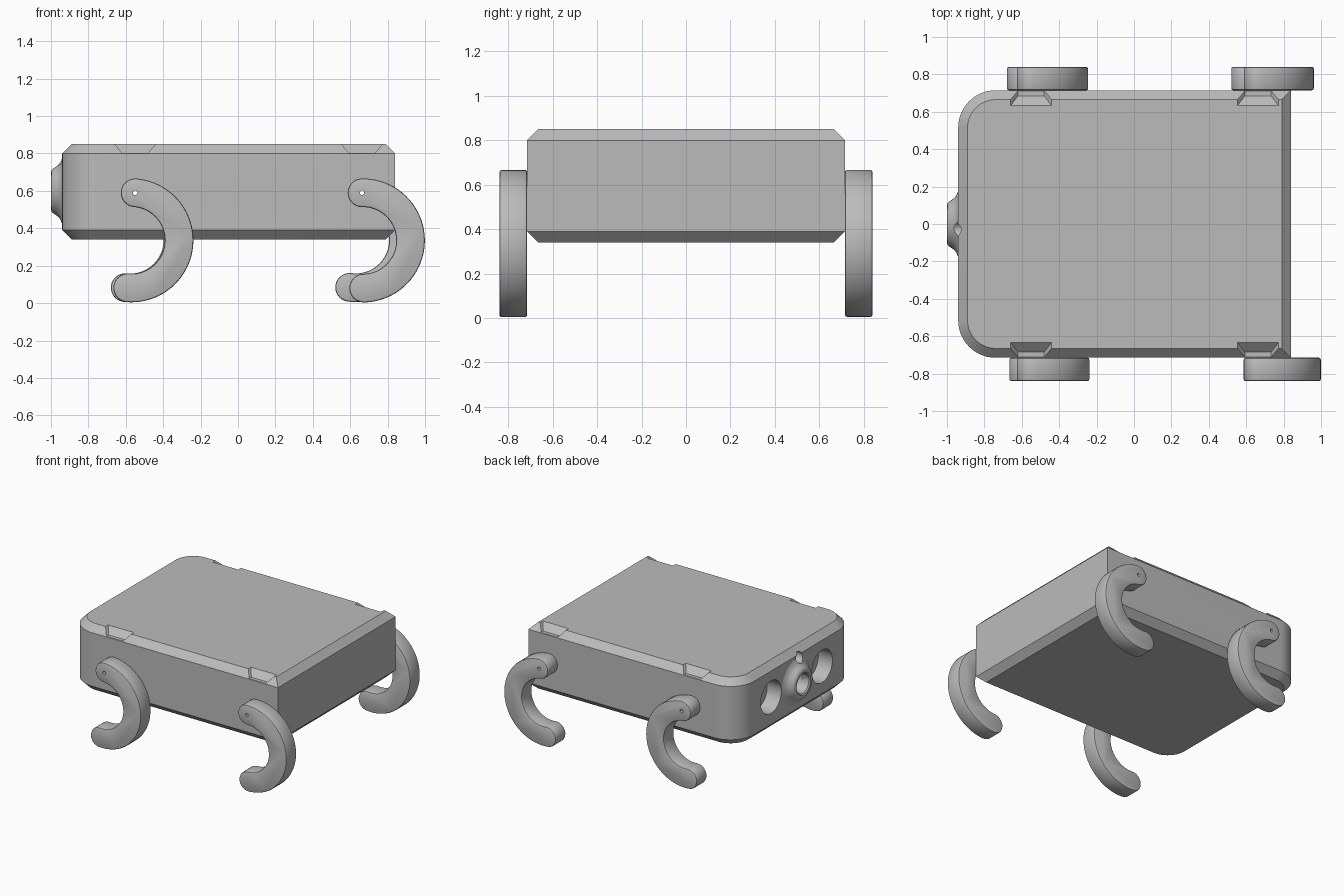
import bpy, bmesh, math
from mathutils import Matrix, Vector

cube = bpy.data.objects.get("Cube")
if cube:
    bpy.data.objects.remove(cube)

grey = bpy.data.materials.new("plain_grey")
grey.use_nodes = True
grey.diffuse_color = (0.5, 0.5, 0.5, 1)
grey.node_tree.nodes["Principled BSDF"].inputs["Base Color"].default_value = (0.5, 0.5, 0.5, 1)


def loft(name, rings, closed=False):
    """Skin equal-length rings of points; cap the ends unless closed."""
    bm = bmesh.new()
    loops = [[bm.verts.new(p) for p in ring] for ring in rings]
    pairs = list(zip(loops, loops[1:]))
    if closed:
        pairs.append((loops[-1], loops[0]))
    else:
        bm.faces.new(loops[0])
        bm.faces.new(loops[-1])
    for a, b in pairs:
        for i in range(len(a)):
            j = (i + 1) % len(a)
            bm.faces.new((a[i], a[j], b[j], b[i]))
    bmesh.ops.recalc_face_normals(bm, faces=bm.faces)
    mesh = bpy.data.meshes.new(name)
    bm.to_mesh(mesh)
    bm.free()
    mesh.materials.append(grey)
    ob = bpy.data.objects.new(name, mesh)
    bpy.context.collection.objects.link(ob)
    return ob


def select(ob):
    bpy.ops.object.select_all(action='DESELECT')
    ob.select_set(True)
    bpy.context.view_layer.objects.active = ob


def cut(ob, cutter):
    select(ob)
    mod = ob.modifiers.new("cut", 'BOOLEAN')
    mod.operation, mod.solver, mod.object = 'DIFFERENCE', 'EXACT', cutter
    bpy.ops.object.modifier_apply(modifier=mod.name)
    bpy.data.objects.remove(cutter)


def smooth(ob):
    select(ob)
    bpy.ops.object.shade_smooth_by_angle(angle=math.radians(30))


def circle(center, radius, axis, count=40):
    turn = Vector((0, 0, 1)).rotation_difference(Vector(axis)).to_matrix()
    return [Vector(center) + turn @ Vector((radius * math.cos(a), radius * math.sin(a), 0))
            for a in (math.tau * i / count for i in range(count))]


def rod(start, end, radius, count=40):
    axis = Vector(end) - Vector(start)
    return loft("cutter", [circle(p, radius, axis, count) for p in (start, end)])


# Body: sharp corners at one end, rounded at the other, chamfered top and bottom
BACK, FACE, HALF, CORNER, CHAMFER = 0.84, -0.94, 0.715, 0.2, 0.05


def outline(z, inset):
    pts = [(BACK - inset, HALF - inset, z)]
    for side, start in ((1, 90), (-1, 180)):
        for i in range(17):
            a = math.radians(start + 90 * i / 16)
            r = CORNER - inset
            pts.append((FACE + CORNER + r * math.cos(a),
                        side * (HALF - CORNER) + r * math.sin(a), z))
    pts.append((BACK - inset, inset - HALF, z))
    return pts


body = loft("body", [outline(0.34, CHAMFER), outline(0.34 + CHAMFER, 0),
                     outline(0.85 - CHAMFER, 0), outline(0.85, CHAMFER)])

# Tapered notches in the top edge above each leg
PIVOT_X, PIVOT_Z = (-0.55, 0.663), 0.59
for x in PIVOT_X:
    for side in (1, -1):
        rings = []
        for z, w, y in ((0.803, 0.07, 0.685), (0.86, 0.118, 0.622)):
            rings.append([(x - w, side * y, z), (x + w, side * y, z),
                          (x + w, side * 0.8, z), (x - w, side * 0.8, z)])
        cut(body, loft("cutter", rings))
    cut(body, rod((x, -1, PIVOT_Z), (x, 1, PIVOT_Z), 0.012, 16))

# Round sockets in the face
EYE_Z = 0.6
for y in (-0.31, 0.31):
    cut(body, rod((-1.1, y, EYE_Z), (-0.82, y, EYE_Z), 0.125))
cut(body, rod((-1.1, 0, EYE_Z), (-0.86, 0, EYE_Z), 0.075))
cut(body, rod((-1.1, -0.03, 0.775), (-0.86, -0.03, 0.775), 0.04, 24))
smooth(body)

# Nose: flared ring with an open bore
profile = [(-0.93, 0.18), (-0.94, 0.178), (-0.95, 0.152), (-0.965, 0.135),
           (-0.985, 0.122), (-0.996, 0.112), (-1.0, 0.1), (-1.0, 0.085),
           (-0.992, 0.075), (-0.93, 0.075)]
nose = loft("nose_ring", [circle((x, 0, EYE_Z), r, (1, 0, 0), 48) for x, r in profile],
            closed=True)
cut(nose, rod((-1.1, -0.03, 0.775), (-0.86, -0.03, 0.775), 0.04, 24))
smooth(nose)

# Legs: C-shaped hooks, each turned slightly about its pivot
RADIUS, WIDTH = 0.255, 0.0765


def leg(name, px, side, lean):
    top = math.radians(90 - lean)
    cx, cz = px - RADIUS * math.cos(top), PIVOT_Z - RADIUS * math.sin(top)

    def arc(x, z, r, start, sweep, n):
        return [(x + r * math.cos(start + sweep * i / n),
                 z + r * math.sin(start + sweep * i / n)) for i in range(n + 1)]

    end = top - math.pi
    tip = (2 * cx - px, 2 * cz - PIVOT_Z)
    pts = arc(cx, cz, RADIUS + WIDTH, top, -math.pi, 40)
    pts += arc(*tip, WIDTH, end, -math.pi, 14)[1:]
    pts += arc(cx, cz, RADIUS - WIDTH, end, math.pi, 40)[1:]
    pts += arc(px, PIVOT_Z, WIDTH, top + math.pi, -math.pi, 14)[1:-1]
    ob = loft(name, [[(x, side * y, z) for x, z in pts] for y in (0.715, 0.84)])
    select(ob)
    bevel = ob.modifiers.new("edge", 'BEVEL')
    bevel.width, bevel.segments, bevel.angle_limit = 0.01, 2, math.radians(50)
    bpy.ops.object.modifier_apply(modifier=bevel.name)
    cut(ob, rod((px, -1, PIVOT_Z), (px, 1, PIVOT_Z), 0.012, 16))
    smooth(ob)


leg("leg_round_end_front", PIVOT_X[0], -1, 4.5)
leg("leg_round_end_back", PIVOT_X[0], 1, 6)
leg("leg_square_end_front", PIVOT_X[1], -1, -1)
leg("leg_square_end_back", PIVOT_X[1], 1, 7.5)
